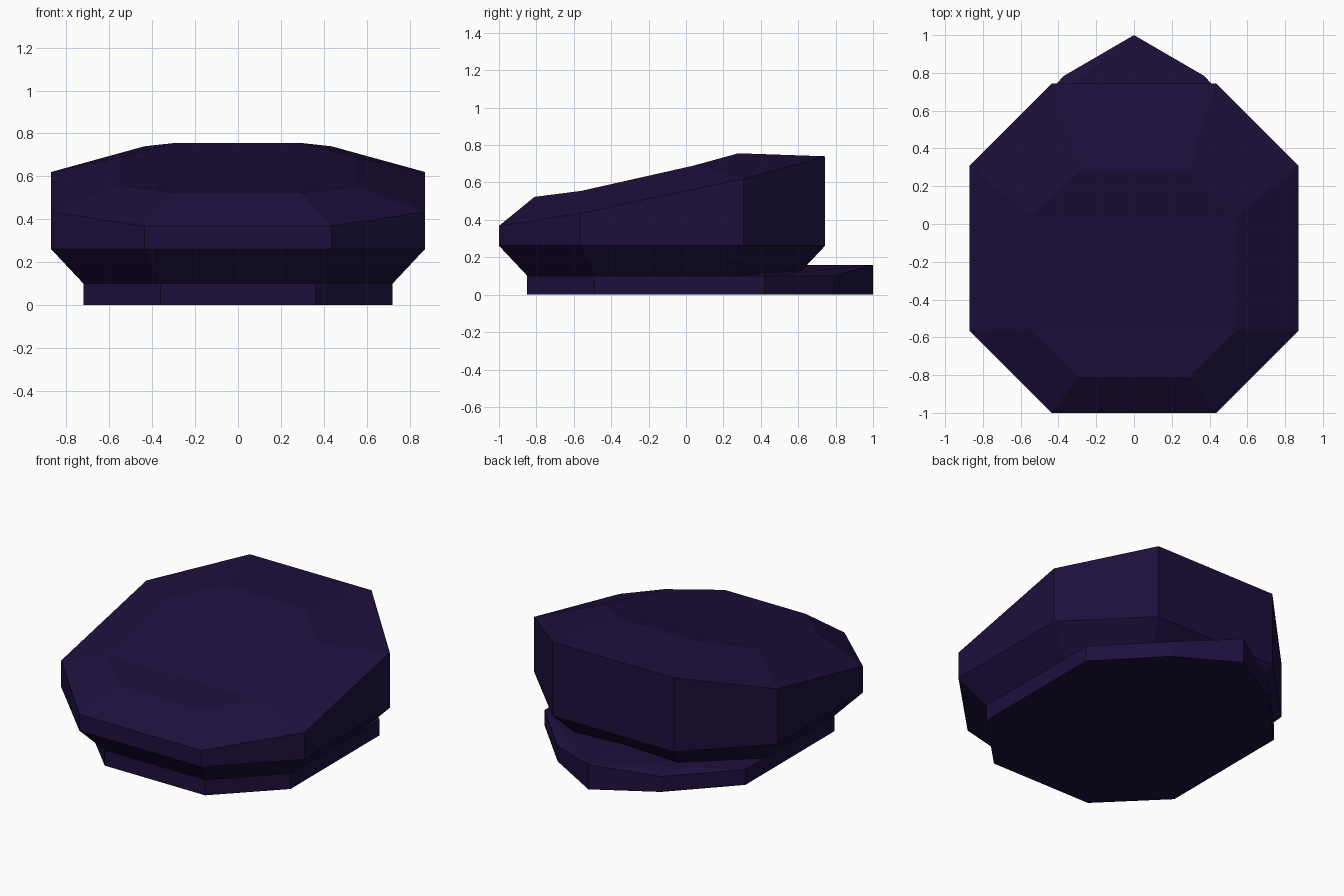
import bpy, bmesh

if "Cube" in bpy.data.objects:
    bpy.data.objects.remove(bpy.data.objects["Cube"])

mat = bpy.data.materials.new("dark_indigo")
mat.diffuse_color = (0.012, 0.005, 0.045, 1)
mat.use_nodes = True
mat.node_tree.nodes["Principled BSDF"].inputs["Base Color"].default_value = mat.diffuse_color


def finish(bm, name):
    bmesh.ops.recalc_face_normals(bm, faces=bm.faces)
    mesh = bpy.data.meshes.new(name)
    bm.to_mesh(mesh)
    bm.free()
    mesh.materials.append(mat)
    obj = bpy.data.objects.new(name, mesh)
    bpy.context.collection.objects.link(obj)
    return obj


def mirrored_ring(half):
    """Right-hand points, front to back, closed by their mirror image."""
    return half + [(-x, y, z) for x, y, z in reversed(half)]


def octagon(r, zs, cy=-0.128):
    h = r / 2
    pts = [(h, -r), (r, -h), (r, h), (h, r)]
    return mirrored_ring([(x, y + cy, z) for (x, y), z in zip(pts, zs)])


# Main body: octagonal rings with undercut, wall and sloping bevelled top
rings = [
    octagon(0.72, [0.10] * 4),
    octagon(0.872, [0.262] * 4),
    octagon(0.872, [0.368, 0.435, 0.62, 0.74]),
    mirrored_ring([(0.29, -0.81, 0.523), (0.545, -0.56, 0.555),
                   (0.545, 0.04, 0.69), (0.29, 0.28, 0.756)]),
]
bm = bmesh.new()
loops = [[bm.verts.new(p) for p in ring] for ring in rings]
for a, b in zip(loops, loops[1:]):
    for i in range(8):
        j = (i + 1) % 8
        bm.faces.new((a[i], a[j], b[j], b[i]))
bm.faces.new(loops[0])
top = loops[-1]
for i in range(3):
    bm.faces.new((top[i], top[i + 1], top[6 - i], top[7 - i]))
finish(bm, "body")

# Base plate: shallow slab whose back runs out to a raised point
half = [(0.36, -0.85), (0.72, -0.49), (0.72, 0.42), (0.37, 0.785)]
bm = bmesh.new()
for z in (0, 0.10):
    for p in mirrored_ring([(x, y, z) for x, y in half]):
        bm.verts.new(p)
for p in [(0, 1, 0), (0, 1, 0.16), (0, 0.3, 0.16)]:
    bm.verts.new(p)
bmesh.ops.convex_hull(bm, input=bm.verts)
bmesh.ops.dissolve_limit(bm, angle_limit=0.01, verts=bm.verts, edges=bm.edges)
finish(bm, "base_plate")
